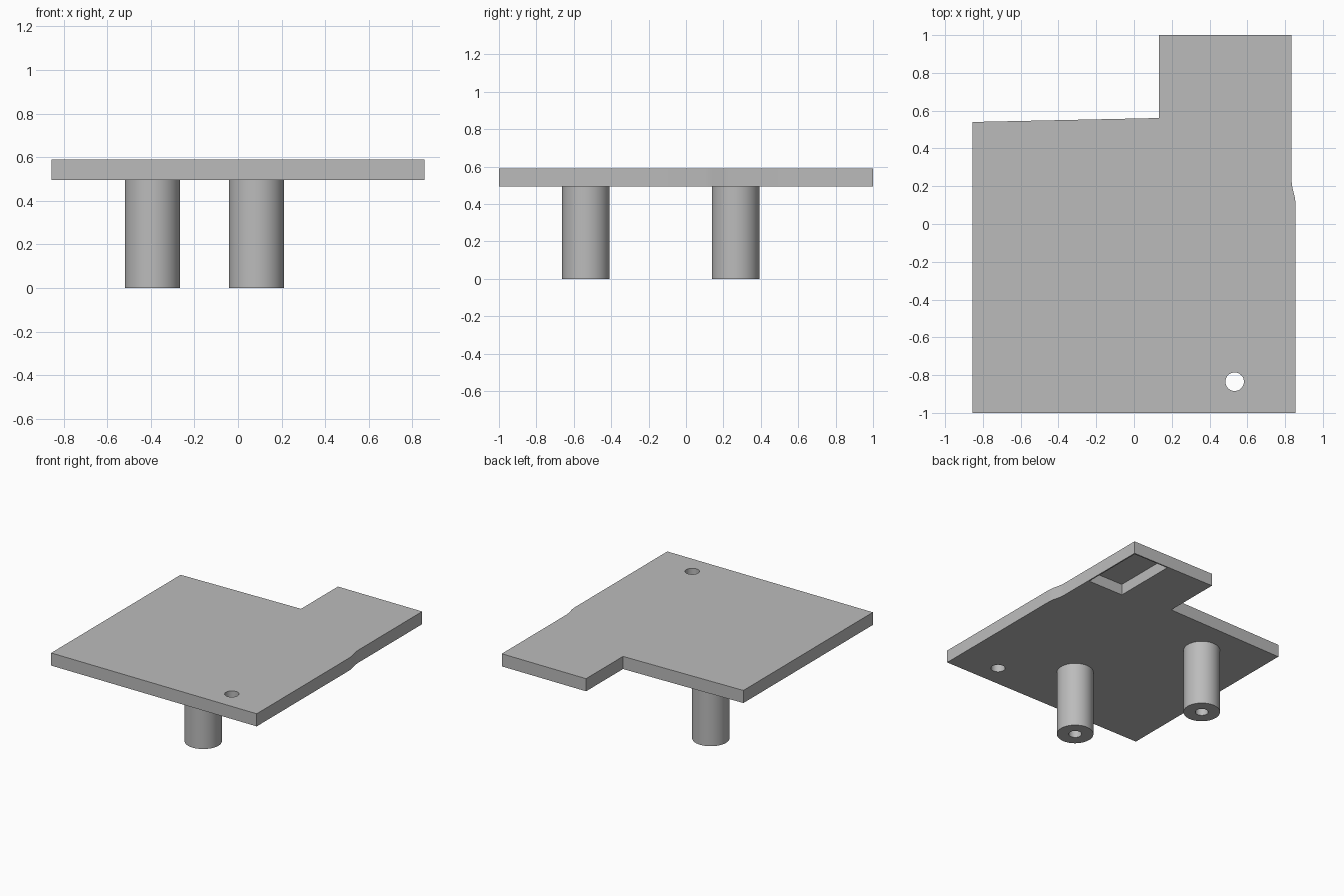
import bpy
import bmesh
import math
from mathutils import Vector

cube = bpy.data.objects.get("Cube")
if cube:
    bpy.data.objects.remove(cube, do_unlink=True)

UNDERSIDE, TOP = 0.495, 0.59
LEG_RADIUS, BORE_RADIUS = 0.127, 0.045

grey = bpy.data.materials.new("mid grey")
grey.use_nodes = True
grey.diffuse_color = (0.5, 0.5, 0.5, 1)
grey.node_tree.nodes["Principled BSDF"].inputs["Base Color"].default_value = grey.diffuse_color


def make_object(name, bm):
    bmesh.ops.recalc_face_normals(bm, faces=bm.faces)
    mesh = bpy.data.meshes.new(name)
    bm.to_mesh(mesh)
    bm.free()
    mesh.materials.append(grey)
    obj = bpy.data.objects.new(name, mesh)
    bpy.context.collection.objects.link(obj)
    return obj


def prism(name, outline, bottom, top):
    """Extrude a flat outline upwards."""
    bm = bmesh.new()
    face = bm.faces.new([bm.verts.new((x, y, bottom)) for x, y in outline])
    up = bmesh.ops.extrude_face_region(bm, geom=[face])["geom"]
    moved = [v for v in up if isinstance(v, bmesh.types.BMVert)]
    bmesh.ops.translate(bm, verts=moved, vec=(0, 0, top - bottom))
    return make_object(name, bm)


def circle(x, y, radius, sides=48):
    angles = [2 * math.pi * i / sides for i in range(sides)]
    return [(x + radius * math.cos(a), y + radius * math.sin(a)) for a in angles]


def cut(target, cutter):
    """Subtract the cutter, keep the result and discard the cutter."""
    cutter.hide_render = True
    mod = target.modifiers.new("cut", 'BOOLEAN')
    mod.operation, mod.solver, mod.object = 'DIFFERENCE', 'EXACT', cutter
    bpy.context.view_layer.update()
    graph = bpy.context.evaluated_depsgraph_get()
    result = bpy.data.meshes.new_from_object(target.evaluated_get(graph))
    target.modifiers.clear()
    target.data = result
    bpy.data.objects.remove(cutter, do_unlink=True)


def smooth(obj):
    bpy.ops.object.select_all(action='DESELECT')
    obj.select_set(True)
    bpy.context.view_layer.objects.active = obj
    bpy.ops.object.shade_smooth_by_angle(angle=math.radians(30))


# Flat plate with a back tongue and a small step in its side edge
plate = prism("plate", [
    (-0.856, -1), (0.856, -1), (0.856, 0.1), (0.852, 0.14), (0.839, 0.19),
    (0.834, 0.23), (0.834, 1), (0.132, 1), (0.132, 0.561), (-0.856, 0.54),
], UNDERSIDE, TOP)

# Round hole through the front corner
cut(plate, prism("hole_cutter", circle(0.533, -0.835, 0.049), 0.4, 0.7))

# Shallow thin-walled pocket under the tongue corner
cut(plate, prism("pocket_cutter", [
    (0.53, 0.5), (0.824, 0.5), (0.824, 0.99), (0.53, 0.99),
], 0.4, 0.578))
smooth(plate)

# Two hollow legs, each a spun wall profile
for name, x, y in (("front_leg", 0.085, -0.535), ("back_leg", -0.392, 0.265)):
    bm = bmesh.new()
    profile = [(BORE_RADIUS, UNDERSIDE), (BORE_RADIUS, 0), (LEG_RADIUS, 0), (LEG_RADIUS, UNDERSIDE)]
    verts = [bm.verts.new((r, 0, z)) for r, z in profile]
    edges = [bm.edges.new(pair) for pair in zip(verts, verts[1:])]
    bmesh.ops.spin(bm, geom=verts + edges, cent=(0, 0, 0), axis=(0, 0, 1),
                   angle=2 * math.pi, steps=48)
    bmesh.ops.remove_doubles(bm, verts=bm.verts, dist=0.0001)
    leg = make_object(name, bm)
    leg.location = Vector((x, y, 0))
    smooth(leg)
